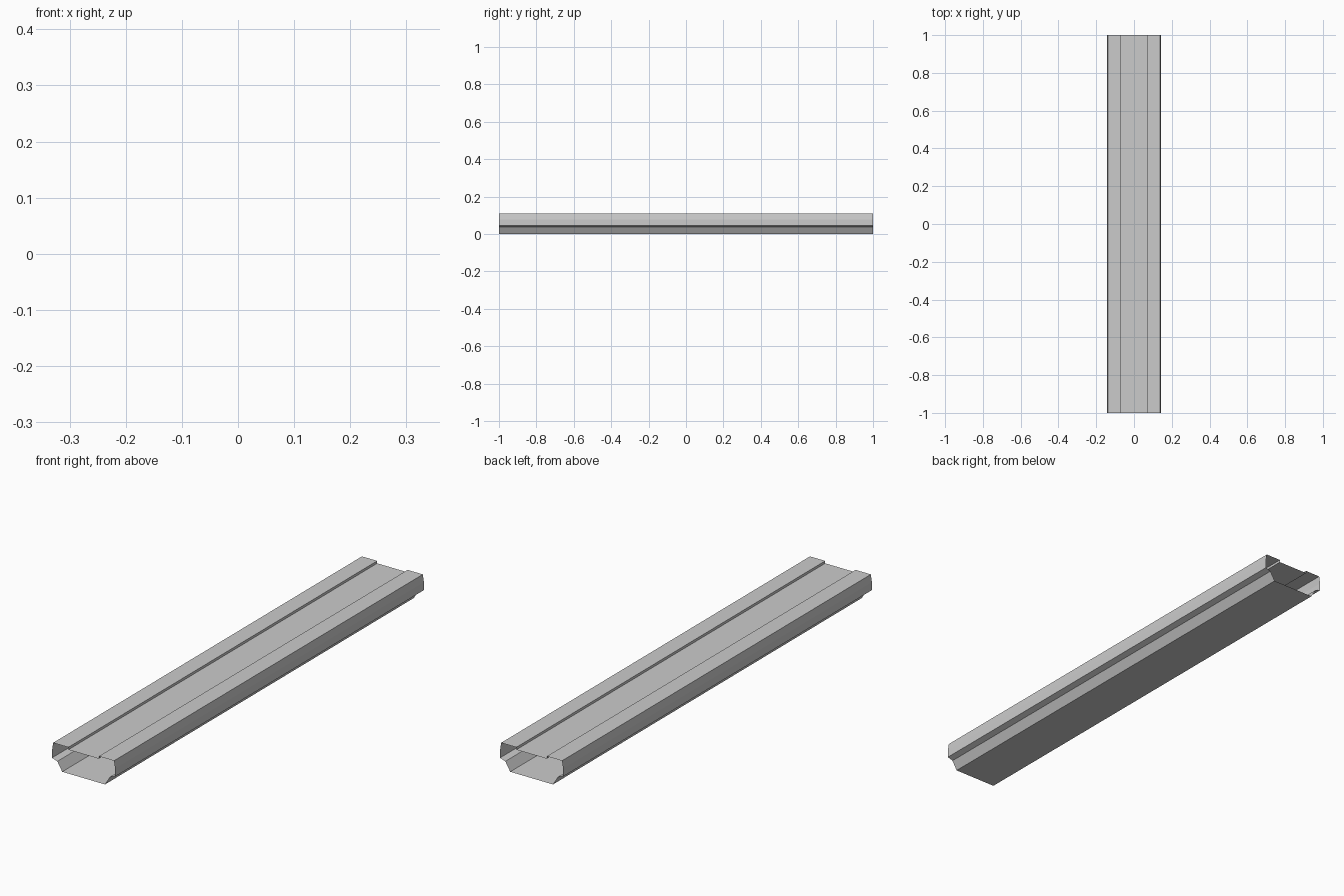
import bpy, bmesh

if "Cube" in bpy.data.objects:
    bpy.data.objects.remove(bpy.data.objects["Cube"])

# Right half of the cross-section (x, z), from groove floor round to the base
half = [(0.069, 0.098), (0.069, 0.108), (0.138, 0.108), (0.143, 0.077),
        (0.143, 0.045), (0.119, 0.037), (0.097, 0.0)]

# Full closed loop by mirroring the half profile
loop = half + [(-x, z) for x, z in reversed(half)]

# Open-ended thin shell swept along y
bm = bmesh.new()
front = [bm.verts.new((x, -1, z)) for x, z in loop]
back = [bm.verts.new((x, 1, z)) for x, z in loop]
n = len(loop)
for i in range(n):
    j = (i + 1) % n
    bm.faces.new((front[i], front[j], back[j], back[i]))
bmesh.ops.recalc_face_normals(bm, faces=bm.faces)

# Make sure the shell faces outwards (base points down)
base = min(bm.faces, key=lambda f: f.calc_center_median().z)
if base.normal.z > 0:
    bmesh.ops.reverse_faces(bm, faces=bm.faces)

mesh = bpy.data.meshes.new("rail_channel")
bm.to_mesh(mesh)
bm.free()
rail = bpy.data.objects.new("rail_channel", mesh)
bpy.context.collection.objects.link(rail)
